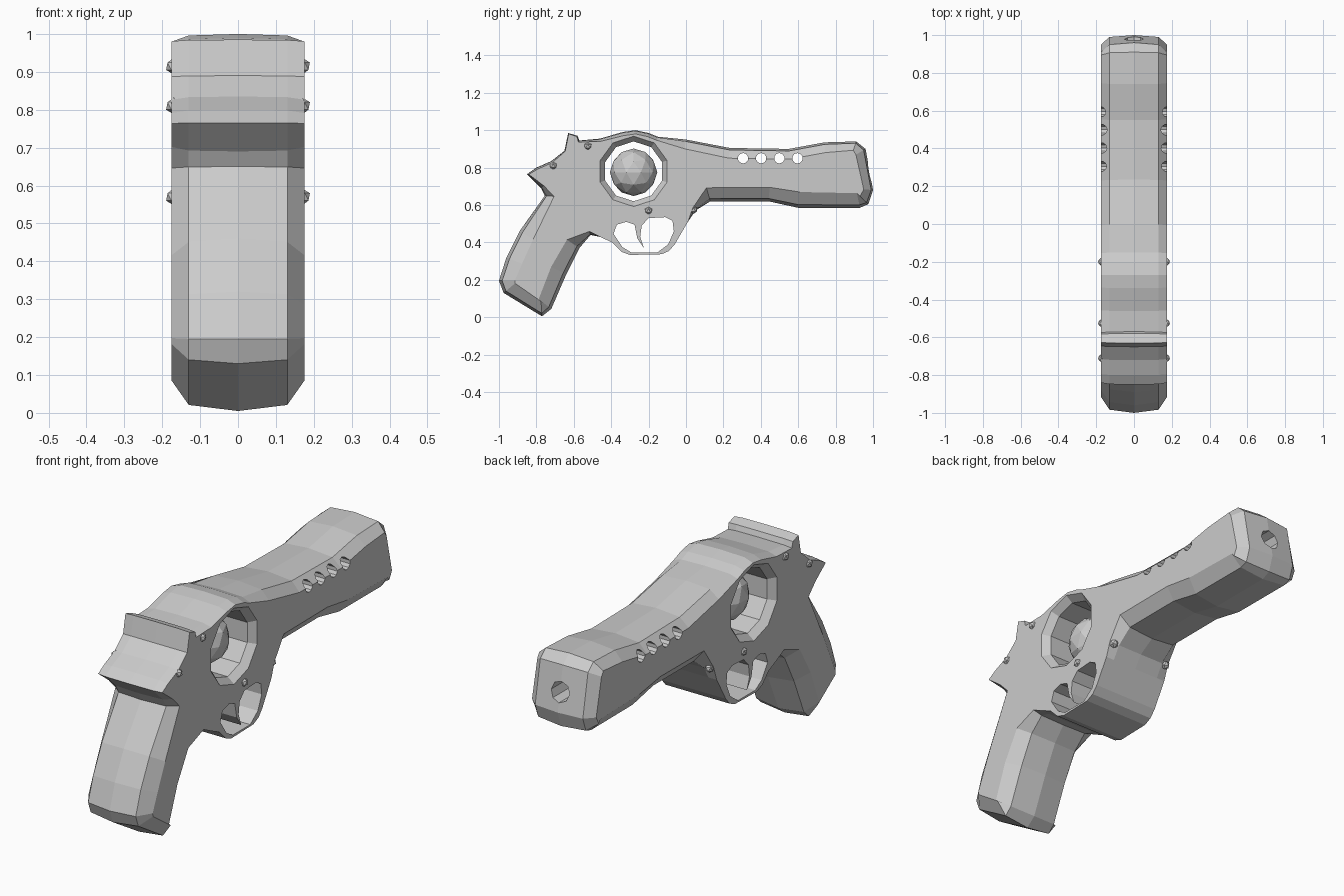
import bpy, bmesh, math
from mathutils import Vector, Matrix

if "Cube" in bpy.data.objects:
    bpy.data.objects.remove(bpy.data.objects["Cube"])


def new_object(name, bm):
    bmesh.ops.recalc_face_normals(bm, faces=bm.faces)
    mesh = bpy.data.meshes.new(name)
    bm.to_mesh(mesh)
    bm.free()
    obj = bpy.data.objects.new(name, mesh)
    bpy.context.collection.objects.link(obj)
    return obj


def loft(name, layers):
    """Layers are (x, [(y, z), ...]) with matching point counts; ends are capped."""
    bm = bmesh.new()
    rings = [[bm.verts.new((x, y, z)) for y, z in pts] for x, pts in layers]
    n = len(rings[0])
    for a, b in zip(rings, rings[1:]):
        for i in range(n):
            j = (i + 1) % n
            bm.faces.new((a[i], a[j], b[j], b[i]))
    bm.faces.new(rings[0])
    bm.faces.new(rings[-1])
    return new_object(name, bm)


def circle(y, z, r, n):
    return [(y + r * math.cos(math.tau * (i + .5) / n),
             z + r * math.sin(math.tau * (i + .5) / n)) for i in range(n)]


def inset(profile, factor):
    """Move every (y, z, depth) point inward along its averaged normal (clockwise profile)."""
    out, n = [], len(profile)
    for i, (y, z, d) in enumerate(profile):
        p = Vector((y, z))
        e1 = (p - Vector(profile[i - 1][:2])).normalized()
        e2 = (Vector(profile[(i + 1) % n][:2]) - p).normalized()
        t = (e1 + e2).normalized()
        out.append((y + t.y * d * factor, z - t.x * d * factor))
    return out


def ball(name, location, radius, subdivisions):
    bm = bmesh.new()
    bmesh.ops.create_icosphere(bm, subdivisions=subdivisions, radius=radius,
                               matrix=Matrix.Translation(location))
    return new_object(name, bm)


# Side profile, clockwise: y, z, edge bevel depth
frame_top = [(-.85, .765, .01), (-.80, .80, .01), (-.72, .835, .01), (-.65, .89, .005),
             (-.63, .985, .005), (-.58, .97, .005), (-.57, .945, .01), (-.46, .955, .015),
             (-.34, .99, .02), (-.27, 1.0, .02), (-.20, .985, .02), (-.15, .965, .02)]
barrel = [(0, .95, .05), (.235, .905, .055), (.55, .90, .055), (.74, .935, .055),
          (.91, .94, .05), (.96, .90, .06), (1.0, .68, .05), (.975, .605, .06),
          (.93, .585, .08), (.60, .585, .085), (.44, .62, .075), (.13, .62, .075)]
guard = [(.05, .57, .02), (.01, .51, 0), (-.06, .39, 0), (-.09, .355, 0), (-.13, .337, 0),
         (-.30, .333, 0), (-.345, .35, 0), (-.395, .40, 0), (-.46, .43, 0), (-.51, .44, .02)]
grip = [(-.57, .37, .08), (-.64, .23, .09), (-.72, .045, .085), (-.77, .005, .08),
        (-.975, .13, .08), (-1.0, .195, .085), (-.96, .32, .09), (-.89, .46, .085),
        (-.755, .65, .05), (-.775, .69, .02)]
profile = frame_top + barrel + guard + grip
crown, rim, core = inset(profile, .2), inset(profile, 1), inset(profile, 0)
body = loft("frame_barrel_and_grip",
            [(-.175, rim), (-.13, crown), (0, core), (.13, crown), (.175, rim)])

# Cutters: flared drum window, guard opening around the trigger, barrel vents, bore
window = circle(-.28, .78, .16, 10)
flare = circle(-.28, .78, .20, 10)
opening = [(-.37, .495), (-.387, .445), (-.34, .375), (-.29, .345), (-.155, .345),
           (-.095, .39), (-.065, .46), (-.072, .515), (-.11, .535), (-.20, .53),
           (-.237, .49), (-.245, .43), (-.225, .37), (-.26, .42), (-.275, .495), (-.32, .51)]
cutters = [loft("window_cutter", [(-.19, flare), (-.14, window), (.14, window), (.19, flare)]),
           loft("guard_cutter", [(-.3, opening), (.3, opening)])]
for i in range(4):
    hole = circle(.305 + .097 * i, .85, .028, 10)
    cutters.append(loft("vent_cutter", [(-.3, hole), (.3, hole)]))
bm = bmesh.new()
bmesh.ops.create_cone(bm, cap_ends=True, segments=8, radius1=.05, radius2=.05, depth=.3,
                      matrix=Matrix.Translation((0, .98, .775)) @ Matrix.Rotation(math.pi / 2, 4, 'X'))
cutters.append(new_object("bore_cutter", bm))

bpy.context.view_layer.objects.active = body
for cutter in cutters:
    cutter.hide_render = True
    mod = body.modifiers.new("cut", 'BOOLEAN')
    mod.operation, mod.solver, mod.object = 'DIFFERENCE', 'EXACT', cutter
    bpy.ops.object.modifier_apply(modifier=mod.name)
    bpy.data.objects.remove(cutter)

# Round drum in the window
ball("drum", (0, -.28, .775), .127, 2)

# Frame screws on both sides
for y, z, x in [(-.525, .915, .17), (-.71, .81, .17), (-.20, .57, .17), (.04, .575, .155)]:
    for side in (-1, 1):
        ball("screw", (side * x, y, z), .022, 1)
